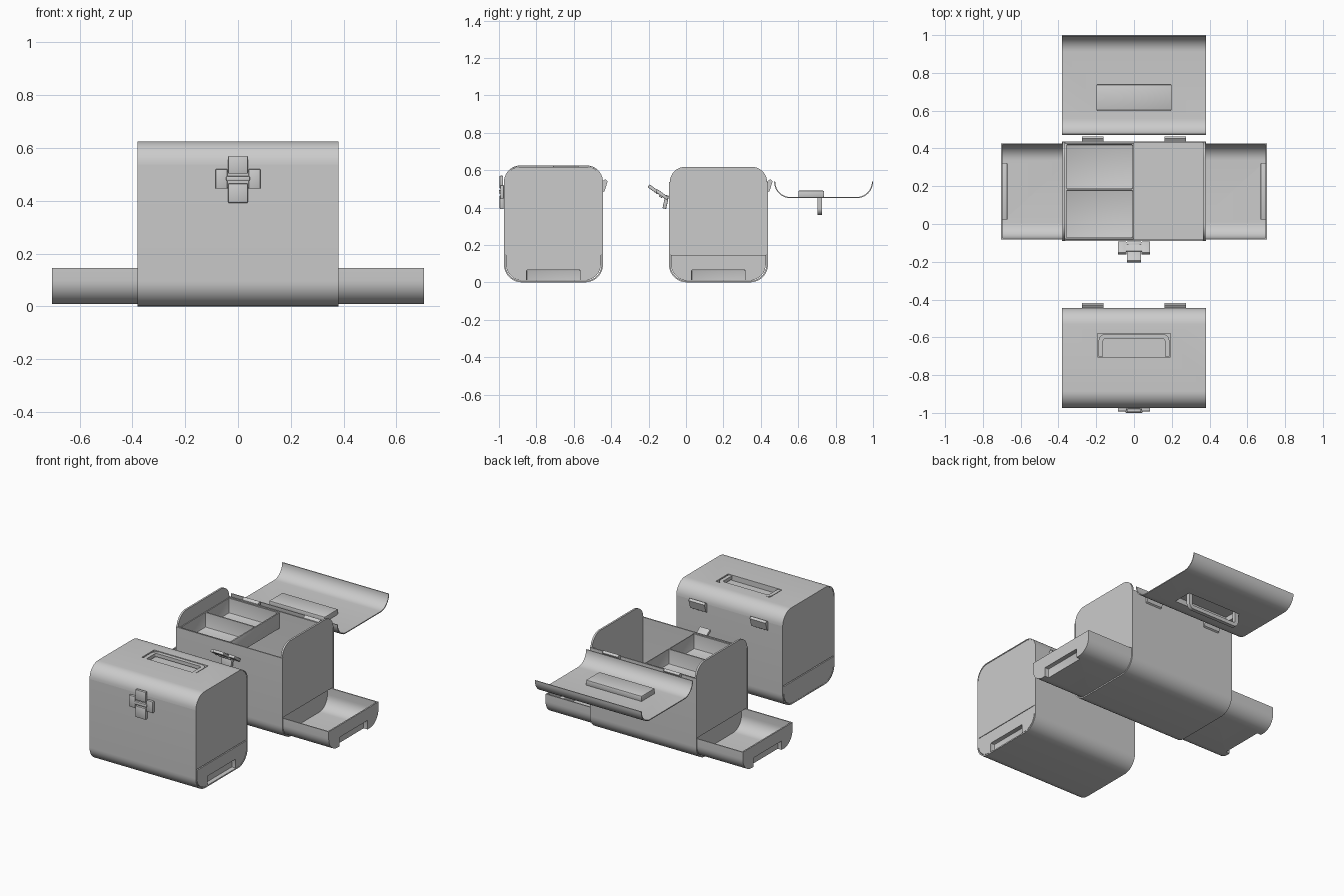
import bpy, bmesh, math
from mathutils import Matrix, Vector

if "Cube" in bpy.data.objects:
    bpy.data.objects.remove(bpy.data.objects["Cube"])

T = Matrix.Translation


def prism(name, pts, a, b, M=Matrix(), axis='x', bevel=0.0):
    """Extrude a 2D outline from a to b along an axis, then place it with M."""
    place = {'x': lambda p, d: (d, p[0], p[1]),
             'y': lambda p, d: (p[0], d, p[1]),
             'z': lambda p, d: (p[0], p[1], d)}[axis]
    bm = bmesh.new()
    lo = [bm.verts.new(place(p, a)) for p in pts]
    hi = [bm.verts.new(place(p, b)) for p in pts]
    n = len(pts)
    bm.faces.new(lo)
    bm.faces.new(hi[::-1])
    for i in range(n):
        j = (i + 1) % n
        bm.faces.new((lo[i], hi[i], hi[j], lo[j]))
    if bevel:
        bmesh.ops.bevel(bm, geom=bm.edges[:], offset=bevel, segments=2,
                        affect='EDGES', profile=0.5)
    bm.transform(M)
    bmesh.ops.recalc_face_normals(bm, faces=bm.faces)
    me = bpy.data.meshes.new(name)
    bm.to_mesh(me)
    bm.free()
    ob = bpy.data.objects.new(name, me)
    bpy.context.collection.objects.link(ob)
    return ob


def box(name, x, y, z, M=Matrix(), bevel=0.0):
    pts = [(y[0], z[0]), (y[1], z[0]), (y[1], z[1]), (y[0], z[1])]
    return prism(name, pts, x[0], x[1], M, bevel=bevel)


def u_path(p0, p1, q0, q1, r, n=10):
    """U outline: open at q1, rounded corners at q0."""
    s = 1 if q1 > q0 else -1
    pts = [(p0, q1)]
    for cx, start in ((p0 + r, math.pi), (p1 - r, 1.5 * math.pi)):
        for i in range(n + 1):
            a = start + i / n * math.pi / 2
            pts.append((cx + r * math.cos(a), q0 + s * (r + r * math.sin(a))))
    return pts + [(p1, q1)]


def u_shell(name, p0, p1, q0, q1, r, t, a, b, M=Matrix(), axis='x'):
    s = 1 if q1 > q0 else -1
    inner = u_path(p0 + t, p1 - t, q0 + s * t, q1, max(r - t, 0.004))
    return prism(name, u_path(p0, p1, q0, q1, r) + inner[::-1], a, b, M, axis)


def cut(targets, cutter):
    cutter.hide_render = True
    for ob in targets:
        m = ob.modifiers.new("cut", 'BOOLEAN')
        m.operation, m.solver, m.object = 'DIFFERENCE', 'EXACT', cutter
        bpy.context.view_layer.objects.active = ob
        bpy.ops.object.modifier_apply(modifier=m.name)
    bpy.data.objects.remove(cutter)


Y0, Y1, SEAM, TOP = -0.091, 0.438, 0.537, 0.625
W = 0.38


def build_case(tag, offset, opened):
    base = T((0, offset, 0))
    # body: wrapped shell, floor above drawers, end panels
    u_shell("body_shell_" + tag, Y0, Y1, 0, SEAM, 0.095, 0.008, -W, W, base)
    box("body_floor_" + tag, (-0.372, 0.372), (Y0 + .006, Y1 - .006), (.147, .155), base)
    for s in (-1, 1):
        prism("end_panel_" + tag, u_path(Y0 + .004, Y1 - .004, TOP - .007, .15, .084),
              s * .366, s * .378, base)

    # lift-in tray with two pockets
    tray = box("tray_" + tag, (-.366, 0), (Y0 + .01, Y1 - .01), (.43, .533), base, .004)
    for y in ((-.072, .179), (.187, .42)):
        cut([tray], box("pocket", (-.358, -.008), y, (.438, .6), base, .004))

    # drawers at both ends, with a finger recess in each front
    for s in (-1, 1):
        M = base @ T((s * (.325 if opened else 0), 0, 0)) @ Matrix.Diagonal((s, 1, 1, 1))
        d0, d1 = -.081, .427
        outline = u_path(d0, d1, .009, .145, .09)
        parts = [u_shell("drawer_shell_" + tag, d0, d1, .009, .145, .09, .007, .015, .372, M),
                 prism("drawer_front_" + tag, outline, .371, W, M),
                 box("drawer_pull_" + tag, (.345, .375), (.023, .323), (.012, .074), M, .004)]
        prism("drawer_back_" + tag, outline, .012, .02, M)
        cut(parts, box("recess", (.352, .42), (.03, .316), (-.03, .067), M, .005))

    # lid, flipped over the hinge when open
    lid_m = base
    if opened:
        pivot = (0, .4545, .5375)
        lid_m = base @ T(pivot) @ Matrix.Rotation(math.pi, 4, 'X') @ T(-Vector(pivot))
    lid = u_shell("lid_" + tag, Y0, Y1, TOP, SEAM, 0.088, 0.006, -W, W, lid_m)
    well = box("handle_well_" + tag, (-.199, .199), (.171, .308), (.585, .622), lid_m, .005)
    cut([lid, well], box("well_cut", (-.193, .193), (.177, .302), (.591, .7), lid_m))

    # carrying handle: flat in its well, or hanging from the open lid
    if opened:
        u_shell("handle_" + tag, -.187, .187, .715, .6, .035, .024, .182, .206, lid_m, 'y')
    else:
        u_shell("handle_" + tag, -.187, .187, .299, .18, .035, .024, .6, .622, lid_m, 'z')

    # hinges
    for s in (-1, 1):
        prism("hinge_" + tag, [(.434, .48), (.447, .488), (.463, .54), (.452, .552), (.434, .54)],
              s * .162, s * .275, base)

    # latch: swinging upper arm with ears, and lower plate
    def swing(angle):
        p = Vector((0, -.1, .45))
        return base @ T(p) @ Matrix.Rotation(math.radians(angle if opened else 0), 4, 'X') @ T(-p)

    arm, low = swing(54), swing(-12)
    box("latch_arm_" + tag, (-.037, .037), (-.114, -.096), (.503, .57), arm, .003)
    for s in (-1, 1):
        box("latch_ear_" + tag, sorted((s * .04, s * .085)), (-.11, -.092), (.446, .52), arm, .003)
    box("latch_bar_" + tag, (-.045, .045), (-.118, -.1), (.474, .494), arm, .005)
    box("latch_web_" + tag, (-.045, .045), (-.1, -.092), (.45, .51), arm)
    box("latch_plate_" + tag, (-.037, .037), (-.114, -.094), (.392, .465), low, .003)


build_case("closed", -0.882, False)
build_case("open", 0.0, True)

# smooth curved faces, keep corners crisp
for ob in bpy.context.scene.objects:
    ob.select_set(True)
    bpy.context.view_layer.objects.active = ob
bpy.ops.object.shade_smooth_by_angle(angle=math.radians(30))
